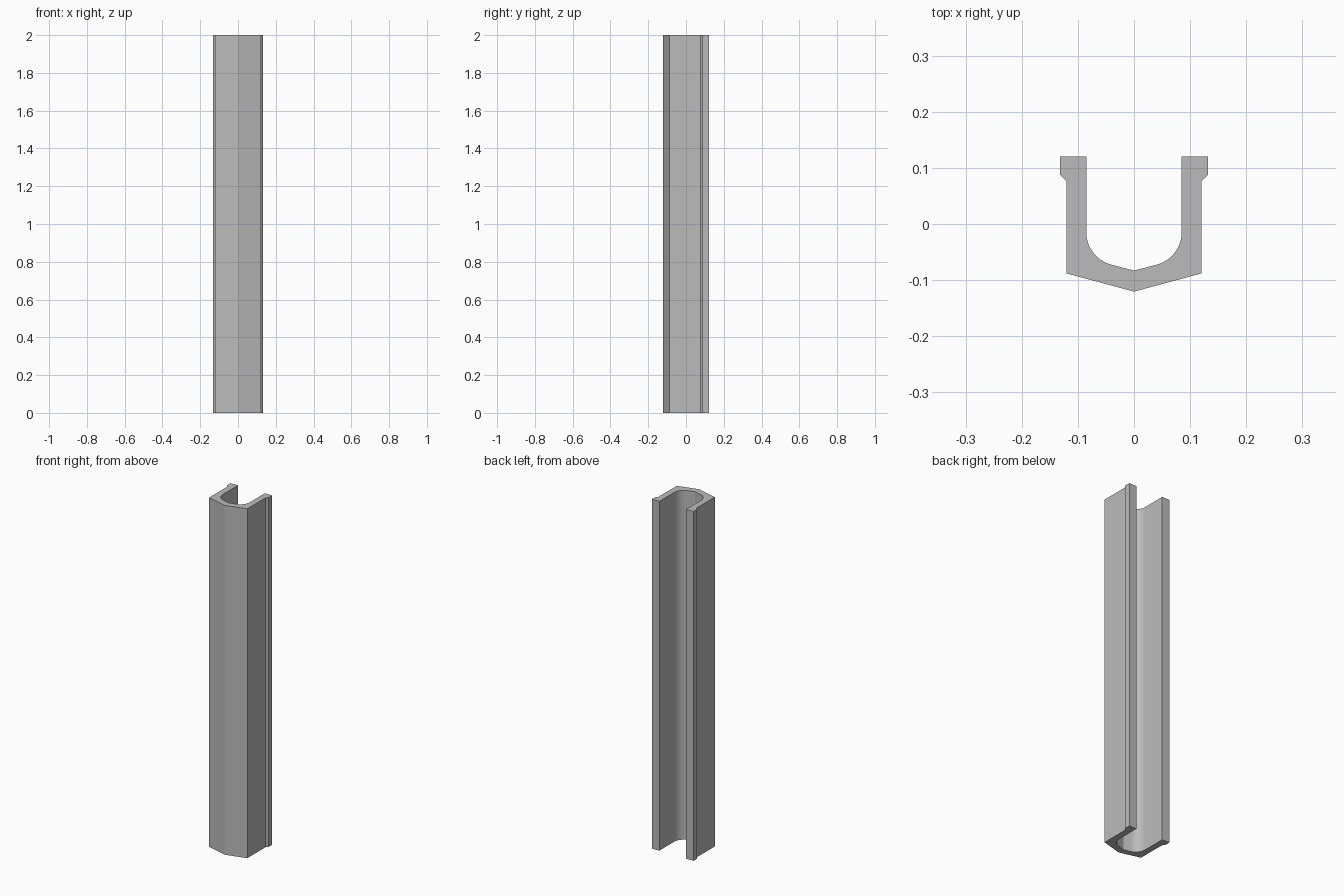
import bpy, bmesh
from math import sin, cos, radians

cube = bpy.data.objects.get("Cube")
if cube:
    bpy.data.objects.remove(cube, do_unlink=True)

HEIGHT = 2.0

# Plain grey material
grey = bpy.data.materials.new("light_grey")
grey.use_nodes = True
color = (0.5, 0.5, 0.5, 1)
grey.diffuse_color = color
grey.node_tree.nodes["Principled BSDF"].inputs["Base Color"].default_value = color

# Half cross-section: outer wall with flared lip, then rounded inner channel
half = [(0, -0.1205), (0.1205, -0.088), (0.1205, 0.076), (0.1315, 0.087),
        (0.1315, 0.1205), (0.085, 0.1205)]
radius, cx, cy, steps = 0.06, 0.025, -0.0145, 16
for i in range(steps + 1):
    a = radians(-75 * i / steps)
    half.append((cx + radius * cos(a), cy + radius * sin(a)))
half.append((0, -0.083))

# Mirror the half into a closed outline
outline = half + [(-x, y) for x, y in reversed(half[1:-1])]

# Extrude the outline upwards
bm = bmesh.new()
base = bm.faces.new([bm.verts.new((x, y, 0)) for x, y in outline])
result = bmesh.ops.extrude_face_region(bm, geom=[base], use_keep_orig=True)
top = [v for v in result["geom"] if isinstance(v, bmesh.types.BMVert)]
bmesh.ops.translate(bm, verts=top, vec=(0, 0, HEIGHT))
bmesh.ops.recalc_face_normals(bm, faces=bm.faces)

mesh = bpy.data.meshes.new("channel_rail")
bm.to_mesh(mesh)
bm.free()
mesh.materials.append(grey)
rail = bpy.data.objects.new("channel_rail", mesh)
bpy.context.collection.objects.link(rail)

# Smooth only the rounded inner corners
bpy.ops.object.select_all(action="DESELECT")
rail.select_set(True)
bpy.context.view_layer.objects.active = rail
bpy.ops.object.shade_smooth_by_angle(angle=radians(20))
